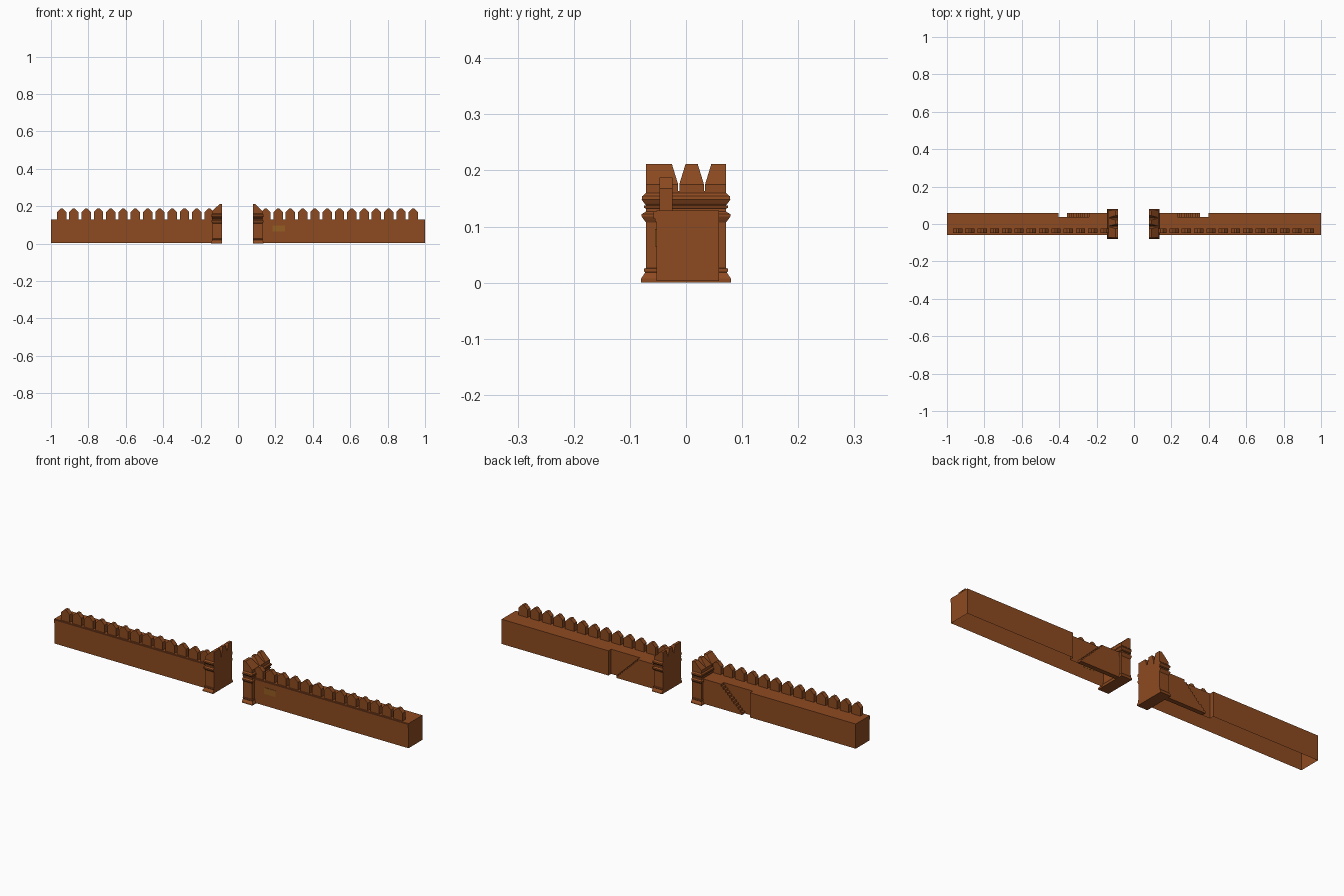
import bpy, bmesh

if "Cube" in bpy.data.objects:
    bpy.data.objects.remove(bpy.data.objects["Cube"])

CX = -0.003            # centre line of the gate opening
GATE, OUT = 0.082, 0.133   # tower faces, measured from the centre line

brick = bpy.data.materials.new("brick")
brick.diffuse_color = (0.27, 0.07, 0.015, 1)
brick.use_nodes = True
brick.node_tree.nodes["Principled BSDF"].inputs["Base Color"].default_value = brick.diffuse_color
plate = bpy.data.materials.new("plate")
plate.diffuse_color = (0.30, 0.11, 0.015, 1)
plate.use_nodes = True
plate.node_tree.nodes["Principled BSDF"].inputs["Base Color"].default_value = plate.diffuse_color


def finish(name, bm, mat=brick):
    bmesh.ops.recalc_face_normals(bm, faces=bm.faces)
    me = bpy.data.meshes.new(name)
    bm.to_mesh(me)
    bm.free()
    me.materials.append(mat)
    ob = bpy.data.objects.new(name, me)
    bpy.context.collection.objects.link(ob)
    return ob


def loft(bm, rings, cap_bottom=True):
    rows = [[bm.verts.new(p) for p in r] for r in rings]
    n = len(rows[0])
    for a, b in zip(rows, rows[1:]):
        for i in range(n):
            j = (i + 1) % n
            bm.faces.new((a[i], a[j], b[j], b[i]))
    if cap_bottom:
        bm.faces.new(rows[0][::-1])
    bm.faces.new(rows[-1])


def rect(x0, x1, y0, y1, z):
    return [(x0, y0, z), (x1, y0, z), (x1, y1, z), (x0, y1, z)]


def box(bm, x0, x1, y0, y1, z0, z1, cap=True):
    loft(bm, [rect(x0, x1, y0, y1, z0), rect(x0, x1, y0, y1, z1)], cap)


def prism(bm, pts, y0, y1):
    """Extrude an x-z outline along y."""
    loft(bm, [[(x, y, z) for x, z in pts] for y in (y0, y1)])


for side, s in (("left", -1), ("right", 1)):
    X = lambda d: CX + s * d      # distance from the opening -> x

    # wall body, open underneath, with a thinner stretch behind the stairs
    bm = bmesh.new()
    plan = [(X(0.12), -0.053), (s, -0.053), (s, 0.059), (X(0.40), 0.059),
            (X(0.40), 0.037), (X(0.12), 0.037)]
    loft(bm, [[(x, y, z) for x, y in plan] for z in (0.003, 0.129)], False)
    finish(side + "_wall", bm)

    # stepped ledge along the top of the front face
    bm = bmesh.new()
    box(bm, X(0.13), s, -0.055, -0.05, 0.108, 0.114)
    box(bm, X(0.13), s, -0.058, -0.05, 0.114, 0.127)
    finish(side + "_wall_ledge", bm)

    # pointed merlons
    bm = bmesh.new()
    for i in range(13):
        c = X(0.940 - i * 0.0657)
        prism(bm, [(c - .025, .128), (c + .025, .128), (c + .025, .168),
                   (c + .006, .187), (c - .006, .187), (c - .025, .168)],
              -0.047, -0.024)
    finish(side + "_wall_merlons", bm)

    # stairs rising to a landing beside the tower
    bm = bmesh.new()
    n, a, b = 11, 0.355, 0.225
    outline = [(X(0.12), 0.003), (X(a), 0.003)]
    for i in range(n):
        z = 0.003 + 0.126 * (i + 1) / n
        outline += [(X(a - (a - b) * i / n), z), (X(a - (a - b) * (i + 1) / n), z)]
    outline.append((X(0.12), 0.129))
    # drop the repeated first riser point position safely
    prism(bm, outline, 0.036, 0.059)
    finish(side + "_stairs", bm)

    # tower shaft: mouldings as (height, overhang), flat towards the opening
    prof = [(0, .009), (.007, .009), (.018, .002), (.021, .004), (.025, .004),
            (.026, 0), (.107, 0), (.112, .004), (.118, .008), (.122, .008),
            (.127, 0), (.132, 0), (.133, .004), (.137, .004), (.138, 0),
            (.141, .003), (.148, .008), (.154, .007), (.160, 0), (.163, 0)]
    bm = bmesh.new()
    loft(bm, [rect(X(GATE), X(OUT + o * .8), -.071 - o, .071 + o, z) for z, o in prof])
    finish(side + "_tower", bm)

    # tower merlons, sloping down away from the opening
    bm = bmesh.new()
    for lo, hi, top_lo, top_hi in ((-.071, -.014, -.071, -.025),
                                   (-.012, .032, -.001, .021),
                                   (.034, .071, .045, .071)):
        loft(bm, [rect(X(GATE), X(OUT), lo, hi, .160),
                  rect(X(GATE), X(OUT), lo, hi, .175),
                  rect(X(GATE), X(GATE + .014), top_lo, top_hi, .211)])
    finish(side + "_tower_merlons", bm)

# small blank plate on the right wall
bm = bmesh.new()
box(bm, 0.185, 0.25, -0.055, -0.052, 0.064, 0.096)
finish("wall_plate", bm, plate)
